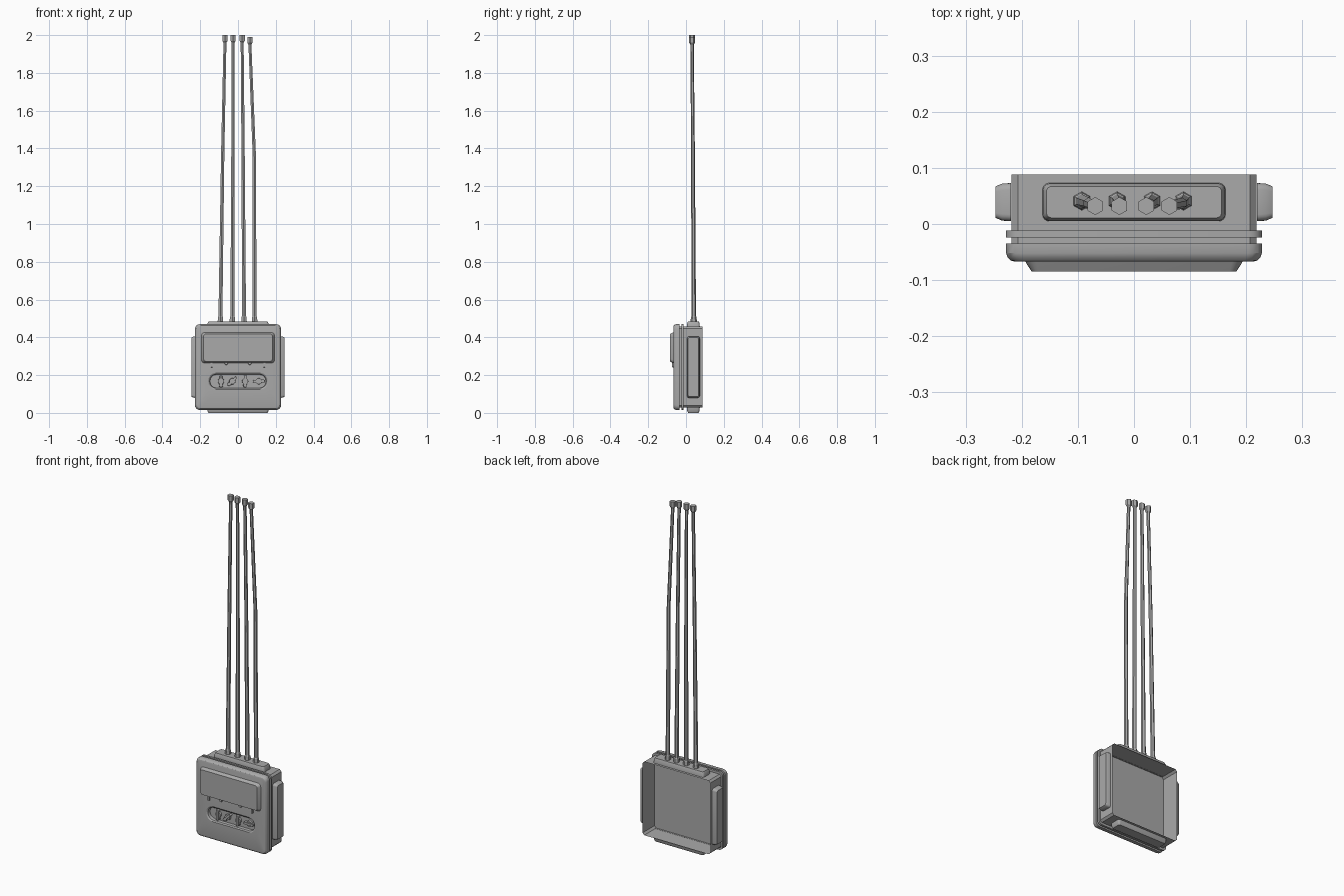
import bpy, bmesh
from math import pi, sin, cos, radians
from mathutils import Matrix, Vector

cube = bpy.data.objects.get("Cube")
if cube:
    bpy.data.objects.remove(cube, do_unlink=True)

grey = bpy.data.materials.new("matte_grey")
grey.use_nodes = True
COLOUR = (0.4, 0.4, 0.4, 1)
grey.diffuse_color = COLOUR
grey.node_tree.nodes["Principled BSDF"].inputs["Base Color"].default_value = COLOUR


def rounded(hw, hh, r, level, cx=0, cy=0, seg=4):
    """Rounded rectangle ring at a given level."""
    pts = []
    for k, (sx, sy) in enumerate([(1, 1), (-1, 1), (-1, -1), (1, -1)]):
        for i in range(seg + 1):
            a = (k + i / seg) * pi / 2
            pts.append(Vector((cx + sx * (hw - r) + r * cos(a),
                               cy + sy * (hh - r) + r * sin(a), level)))
    return pts


def polygon(r, level, cx=0, cy=0, sides=6):
    return [Vector((cx + r * cos(2 * pi * i / sides + pi / 2),
                    cy + r * sin(2 * pi * i / sides + pi / 2), level))
            for i in range(sides)]


def loft(name, rings, matrix=Matrix(), start=True, end=True):
    """Skin rings in order, with optional end caps."""
    bm = bmesh.new()
    loops = [[bm.verts.new(matrix @ p) for p in ring] for ring in rings]
    n = len(loops[0])
    for a, b in zip(loops, loops[1:]):
        for i in range(n):
            j = (i + 1) % n
            bm.faces.new((a[i], a[j], b[j], b[i]))
    if start:
        bm.faces.new(loops[0][::-1])
    if end:
        bm.faces.new(loops[-1])
    me = bpy.data.meshes.new(name)
    bm.to_mesh(me)
    bm.free()
    me.materials.append(grey)
    ob = bpy.data.objects.new(name, me)
    bpy.context.collection.objects.link(ob)
    bpy.ops.object.select_all(action='DESELECT')
    ob.select_set(True)
    bpy.context.view_layer.objects.active = ob
    bpy.ops.object.shade_smooth_by_angle(angle=radians(25))
    return ob


MID = 0.2425
FRONT = Matrix.Rotation(pi / 2, 4, 'X')      # local z points to the front


def at_front(x, z):
    return Matrix.Translation((x, 0, z)) @ FRONT


# Case: chamfered shell, open at the back, with a rear panel deep inside
loft("case_shell", [rounded(0.218, 0.214, 0.011, -0.088, seg=1),
                    rounded(0.218, 0.214, 0.011, 0.036, seg=1)],
     at_front(0, MID), start=False, end=False)
loft("inner_panel", [rounded(0.217, 0.213, 0.011, 0.020, seg=1),
                     rounded(0.217, 0.213, 0.011, 0.024, seg=1)], at_front(0, MID))

# Seal flange around the case behind the lid
loft("seal_flange", [rounded(0.217, 0.213, 0.011, 0.012),
                     rounded(0.228, 0.227, 0.025, 0.012),
                     rounded(0.228, 0.227, 0.025, 0.024),
                     rounded(0.217, 0.213, 0.011, 0.024)],
     at_front(0, MID), start=False, end=False)

# Lid: rounded front edge, and a sunken slot in the front face
SLOT = -0.075
loft("lid", [rounded(0.228, 0.227, 0.025, 0.035),
             rounded(0.228, 0.227, 0.025, 0.052),
             rounded(0.225, 0.224, 0.025, 0.060),
             rounded(0.220, 0.219, 0.023, 0.065),
             rounded(0.212, 0.211, 0.020, 0.067),
             rounded(0.158, 0.044, 0.042, 0.067, 0, SLOT),
             rounded(0.150, 0.037, 0.035, 0.062, 0, SLOT),
             rounded(0.148, 0.035, 0.033, 0.045, 0, SLOT)], at_front(0, MID))

# Raised hatch with sloping edges
loft("hatch", [rounded(0.194, 0.082, 0.018, 0.066),
               rounded(0.192, 0.080, 0.018, 0.070),
               rounded(0.182, 0.072, 0.012, 0.085)], at_front(0, 0.345))

# Hatch clips: two legs and two small bumps below the hatch
for side, x in (("left", 1), ("right", -1)):
    loft("hatch_leg_" + side, [rounded(0.006, 0.018, 0.004, 0.066),
                               rounded(0.005, 0.017, 0.004, 0.074)],
         at_front(x * 0.14, 0.259))
    loft("hatch_bump_" + side, [polygon(0.011, 0.066, sides=10),
                                polygon(0.008, 0.073, sides=10)],
         at_front(x * 0.062, 0.264))

# Rotary switches in the slot: round boss, handle and end knob
for i, (x, turn) in enumerate([(-0.09, 0), (-0.03, -45), (0.038, 0), (0.11, 90)], 1):
    m = at_front(x, MID + SLOT) @ Matrix.Rotation(radians(turn), 4, 'Z')
    loft(f"switch_boss_{i}", [polygon(0.017, 0.044, sides=12),
                              polygon(0.016, 0.058, sides=12)], m)
    loft(f"switch_handle_{i}", [rounded(0.007, 0.031, 0.004, 0.044),
                                rounded(0.006, 0.030, 0.004, 0.064)], m)
    loft(f"switch_knob_{i}", [polygon(0.011, 0.044, 0, -0.022, 10),
                              polygon(0.010, 0.060, 0, -0.022, 10)], m)

# Tapered pads on the four sides of the case
for k, (side, base, tip) in enumerate([("top", 0.210, 0.2425), ("left", 0.215, 0.247),
                                       ("bottom", 0.210, 0.2425), ("right", 0.215, 0.247)]):
    m = Matrix.Translation((0, 0.039, MID)) @ Matrix.Rotation(k * pi / 2, 4, 'Y')
    loft("pad_" + side, [rounded(0.163, 0.034, 0.012, base + 0.004),
                         rounded(0.162, 0.033, 0.012, tip - 0.012),
                         rounded(0.156, 0.028, 0.009, tip)], m, start=False)

# Antennas: hexagonal rods with a collar, a slight bend and a capped tip
for i, (x0, x1, x2, top) in enumerate([(-0.093, -0.081, -0.069, 2.0),
                                       (-0.030, -0.027, -0.026, 2.0),
                                       (0.032, 0.027, 0.022, 2.0),
                                       (0.088, 0.086, 0.063, 1.99)], 1):
    y0, y1, y2 = 0.041, 0.037, 0.032
    loft(f"antenna_{i}", [polygon(0.017, 0.48, x0, y0), polygon(0.015, 0.508, x0, y0),
                          polygon(0.012, 0.512, x0, y0), polygon(0.010, 1.37, x1, y1),
                          polygon(0.009, top - 0.040, x2, y2),
                          polygon(0.016, top - 0.030, x2, y2),
                          polygon(0.016, top, x2, y2)])
